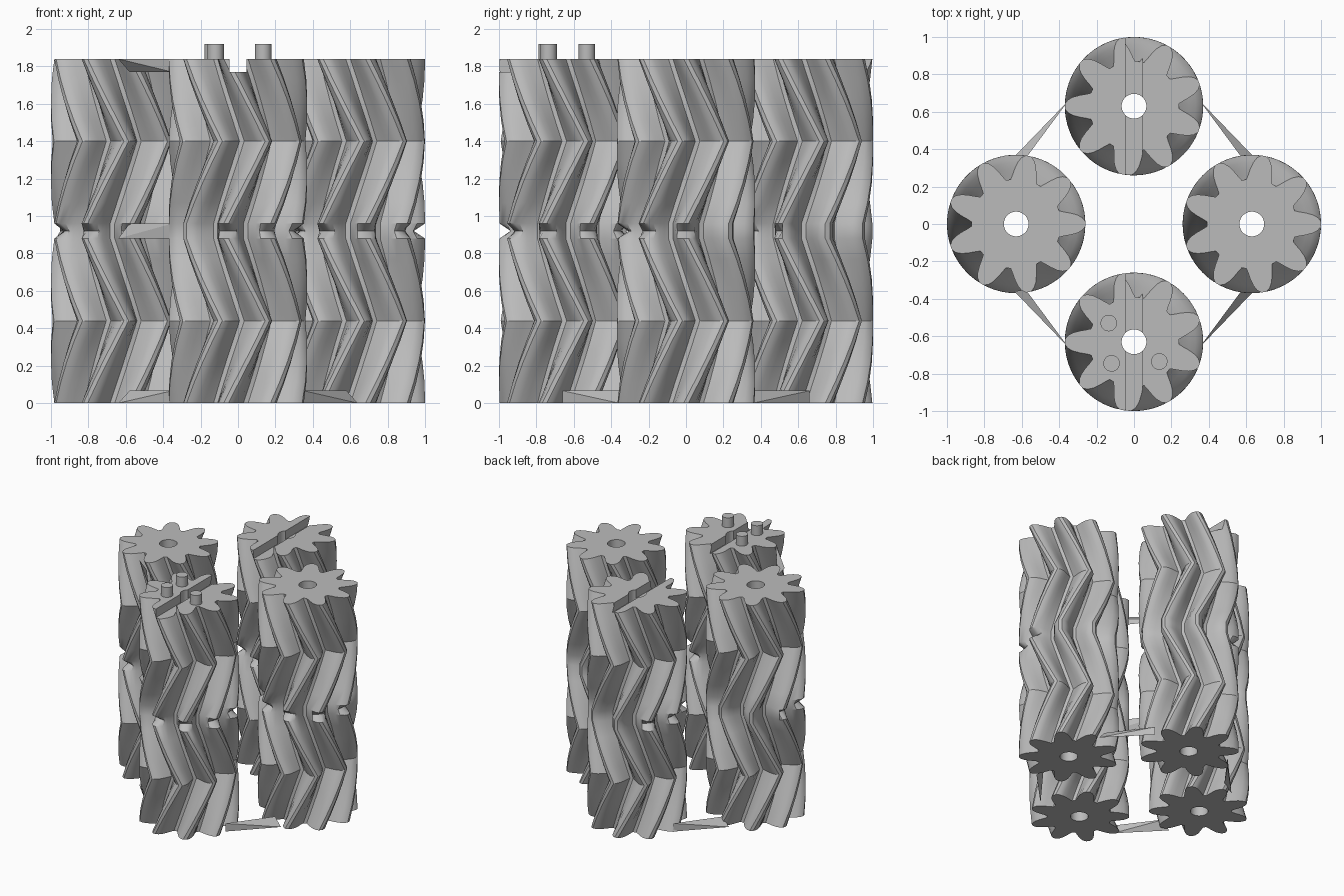
import bpy
import bmesh
from math import radians, sin, cos, pi
from mathutils import Vector

cube = bpy.data.objects.get("Cube")
if cube:
    bpy.data.objects.remove(cube, do_unlink=True)

grey = bpy.data.materials.new("plain grey")
grey.use_nodes = True
grey.diffuse_color = (0.5, 0.5, 0.5, 1)
grey.node_tree.nodes["Principled BSDF"].inputs["Base Color"].default_value = (0.5, 0.5, 0.5, 1)

TEETH, OFFSET, BORE = 9, 0.63, 0.066
TWIST = radians(35)
TOP, GEAR, GAP = 1.84, 0.88, 0.08
# Half a tooth: angle from the tooth centre in degrees, and radius
FLANK = [(17, 0.24), (14, 0.265), (11.5, 0.295), (8.5, 0.33), (5.5, 0.355), (2, 0.37)]


def finish(name, bm, location=(0, 0, 0), smooth=True):
    bmesh.ops.recalc_face_normals(bm, faces=bm.faces)
    mesh = bpy.data.meshes.new(name)
    bm.to_mesh(mesh)
    bm.free()
    mesh.materials.append(grey)
    if smooth:
        mesh.shade_smooth()
        mesh.set_sharp_from_angle(angle=radians(25))
        # Level end faces stay flat
        for face in mesh.polygons:
            face.use_smooth = abs(face.normal.z) < 0.95
    else:
        mesh.shade_flat()
    obj = bpy.data.objects.new(name, mesh)
    obj.location = location
    bpy.context.collection.objects.link(obj)
    return obj


def profile():
    tooth = [(-a, r) for a, r in FLANK] + [(a, r) for a, r in reversed(FLANK)]
    return [(radians(a + 360 / TEETH * k), r) for k in range(TEETH) for a, r in tooth]


def levels():
    # Height, twist and neck radius up two stacked herringbone gears
    steps = 8
    rows = []
    for base in (0, GEAR + GAP):
        for i in range(steps + 1):
            t = i / steps
            rows.append((base + GEAR * t, TWIST * (1 - abs(2 * t - 1)), 1))
        if base == 0:
            rows.append((GEAR + GAP / 2, 0, 0.31))
    return rows


def gear_column(name, location, phase, bridge):
    # The neck between the two gears stays full on the bridged side
    bm = bmesh.new()
    outline = profile()
    rings = []
    for z, turn, neck in levels():
        ring = []
        for a, r in outline:
            angle = a + turn + phase
            if cos(angle - bridge) < 0.4:
                r = min(r, neck)
            ring.append(bm.verts.new((r * cos(angle), r * sin(angle), z)))
        rings.append(ring)
    # Bore wall closes the loop from the top back to the bottom
    for z in (TOP, 0):
        rings.append([bm.verts.new((BORE * cos(a + phase), BORE * sin(a + phase), z))
                      for a, r in outline])
    n = len(outline)
    for low, high in zip(rings, rings[1:] + rings[:1]):
        for i in range(n):
            j = (i + 1) % n
            bm.faces.new((low[i], low[j], high[j], high[i]))
    return finish(name, bm, location)


def slot_cutter(name, y):
    bm = bmesh.new()
    bmesh.ops.create_cube(bm, size=1)
    bmesh.ops.scale(bm, vec=Vector((0.09, 1, 0.14)), verts=bm.verts)
    cutter = finish(name, bm, (0, y, TOP), smooth=False)
    cutter.hide_render = True
    cutter.hide_viewport = True
    return cutter


def strap(name, sx, sy, flush, inner):
    # Thin four-cornered sliver: upright edge at one column, slanted at the other
    bm = bmesh.new()
    corners = [bm.verts.new((sx * x, sy * y, z)) for x, y, z in (
        (0.35, 0.66, flush), (0.35, 0.66, inner),
        (0.64, 0.36, flush), (0.58, 0.35, inner))]
    for skip in range(4):
        bm.faces.new([v for i, v in enumerate(corners) if i != skip])
    finish(name, bm, smooth=False)


# Four gear columns: position, tooth phase and bridged direction
columns = {"front": (0, -OFFSET, pi, pi), "back": (0, OFFSET, pi, pi / 4),
           "left": (OFFSET, 0, 0, pi / 2), "right": (-OFFSET, 0, 0, pi / 2)}
for side, (x, y, phase, bridge) in columns.items():
    column = gear_column(side + "_gear_column", (x, y, 0), phase, bridge)
    if x == 0:
        # Driving slot across the top
        cut = column.modifiers.new("slot", 'BOOLEAN')
        cut.operation = 'DIFFERENCE'
        cut.solver = 'EXACT'
        cut.object = slot_cutter(side + "_slot_cutter", y)

# Pegs on the front column
for i, (x, y) in enumerate([(-0.135, -0.53), (-0.12, -0.745), (0.135, -0.735)]):
    bm = bmesh.new()
    bmesh.ops.create_cone(bm, cap_ends=True, segments=24, radius1=0.044,
                          radius2=0.044, depth=0.12)
    finish("peg_%d" % (i + 1), bm, (x, y, 1.86))

# Slivers joining neighbouring columns
for sx in (-1, 1):
    for sy in (-1, 1):
        name = ("back" if sy > 0 else "front") + ("_left" if sx > 0 else "_right")
        strap(name + "_bottom_strap", sx, sy, 0, 0.066)
strap("front_right_middle_strap", -1, -1, GEAR, GEAR + GAP)
strap("front_right_top_strap", -1, -1, TOP, TOP - 0.07)
